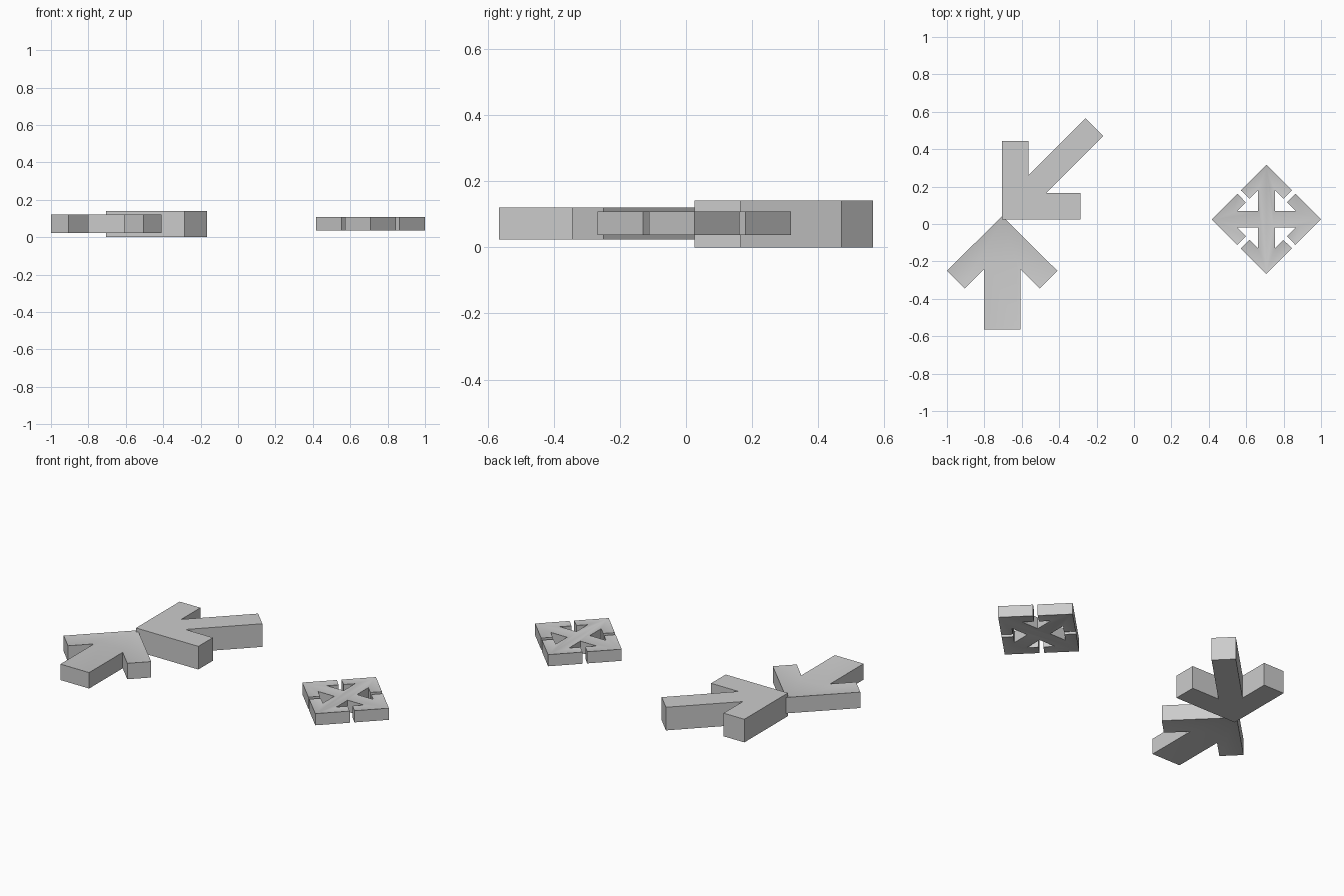
import bpy, bmesh
from mathutils import Vector, Matrix

if "Cube" in bpy.data.objects:
    bpy.data.objects.remove(bpy.data.objects["Cube"])


def mirrored(half):
    """Close a half outline (tip first) by mirroring it across x = 0."""
    return half + [(-x, y) for x, y in reversed(half) if abs(x) > 1e-6]


def plate(name, outline, centre, z0, z1, rim=0.0, sink=0.0, angle=0.0):
    """Extrude an outline; optionally give both flat faces a narrow rim."""
    rot = Matrix.Rotation(angle, 2)
    bm = bmesh.new()
    verts = []
    for p in outline:
        q = rot @ Vector(p)
        verts.append(bm.verts.new((q.x + centre[0], q.y + centre[1], z0)))
    base = bm.faces.new(verts)
    ext = bmesh.ops.extrude_face_region(bm, geom=[base], use_keep_orig=True)
    top = [v for v in ext["geom"] if isinstance(v, bmesh.types.BMVert)]
    bmesh.ops.translate(bm, verts=top, vec=(0, 0, z1 - z0))
    bmesh.ops.recalc_face_normals(bm, faces=bm.faces[:])
    if rim:
        caps = [f for f in bm.faces if abs(f.normal.z) > 0.9]
        bmesh.ops.inset_individual(bm, faces=caps, thickness=rim,
                                   depth=-sink, use_even_offset=True)
    mesh = bpy.data.meshes.new(name)
    bm.to_mesh(mesh)
    bm.free()
    obj = bpy.data.objects.new(name, mesh)
    bpy.context.collection.objects.link(obj)
    return obj


# Plain thick arrow pointing to the front left
diagonal = [(0, 0), (0.42, 0), (0.42, 0.14), (0.235, 0.14), (0.54, 0.445),
            (0.445, 0.54), (0.14, 0.235), (0.14, 0.42), (0, 0.42)]
plate("diagonal_arrow", diagonal, (-0.705, 0.025), 0.0, 0.141)

# Rimmed arrow pointing to the back
single = mirrored([(0, 0.042), (0.295, -0.25), (0.2, -0.345),
                   (0.097, -0.242), (0.097, -0.565)])
rimmed = [plate("rimmed_arrow", single, (-0.705, 0), 0.023, 0.12, 0.018, 0.004)]

# Four-way arrow: one arm repeated around the centre
cross = []
for k in range(4):
    rot = Matrix.Rotation(-k * 1.5707963, 2)
    arm = [(-0.045, 0.045), (-0.045, 0.155), (-0.09, 0.11), (-0.137, 0.155),
           (0, 0.292), (0.137, 0.155), (0.09, 0.11), (0.045, 0.155)]
    cross += [tuple(rot @ Vector(p)) for p in arm]
rimmed.append(plate("four_way_arrow", cross, (0.708, 0.025), 0.037, 0.108,
                    0.01, 0.003))

# Soft shading on the rimmed arrows
for o in rimmed:
    bpy.ops.object.select_all(action='DESELECT')
    o.select_set(True)
    bpy.context.view_layer.objects.active = o
    bpy.ops.object.shade_smooth_by_angle(angle=0.6)
